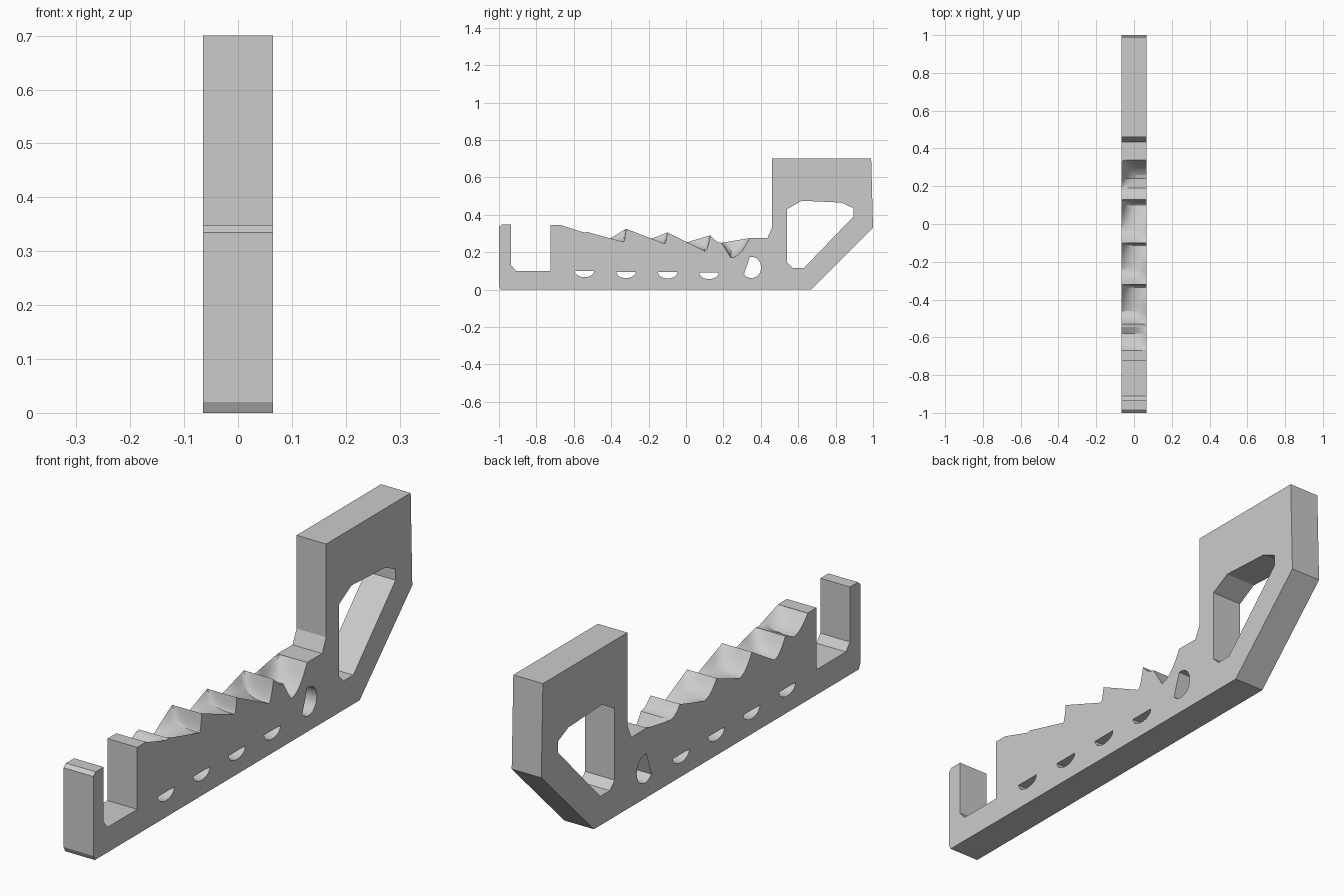
import bpy, bmesh, math

if "Cube" in bpy.data.objects:
    bpy.data.objects.remove(bpy.data.objects["Cube"])

HALF = 0.065  # half thickness of the plate

grey = bpy.data.materials.new("plain grey")
grey.use_nodes = True
grey.diffuse_color = (0.6, 0.6, 0.6, 1)
grey.node_tree.nodes["Principled BSDF"].inputs["Base Color"].default_value = (0.6, 0.6, 0.6, 1)


def finish(name, bm):
    bmesh.ops.recalc_face_normals(bm, faces=bm.faces)
    mesh = bpy.data.meshes.new(name)
    bm.to_mesh(mesh)
    bm.free()
    mesh.materials.append(grey)
    obj = bpy.data.objects.new(name, mesh)
    bpy.context.collection.objects.link(obj)
    return obj


def prism(name, profile, half):
    """Extrude a side profile (y, z) across the thickness."""
    bm = bmesh.new()
    face = bm.faces.new([bm.verts.new((-half, y, z)) for y, z in profile])
    side = bmesh.ops.extrude_face_region(bm, geom=[face])["geom"]
    bmesh.ops.translate(bm, vec=(2 * half, 0, 0),
                        verts=[v for v in side if isinstance(v, bmesh.types.BMVert)])
    return finish(name, bm)


def cut(target, cutter):
    """Subtract the cutter for good, then drop it."""
    cutter.hide_render = True
    mod = target.modifiers.new("cut", 'BOOLEAN')
    mod.operation, mod.solver, mod.object = 'DIFFERENCE', 'EXACT', cutter
    bpy.context.view_layer.update()
    deps = bpy.context.evaluated_depsgraph_get()
    mesh = bpy.data.meshes.new_from_object(target.evaluated_get(deps))
    target.modifiers.clear()
    target.data = mesh
    bpy.data.objects.remove(cutter)


# Plate: post, notch, rack and raised head
plate = prism("rack_plate", [
    (-0.99, 0), (0.67, 0), (1, 0.33), (0.99, 0.70), (0.46, 0.70), (0.46, 0.33),
    (0.435, 0.275), (0.34, 0.276), (0.13, 0.31), (-0.32, 0.335), (-0.67, 0.346),
    (-0.725, 0.346), (-0.725, 0.10), (-0.91, 0.10), (-0.935, 0.13),
    (-0.935, 0.348), (-0.985, 0.348), (-1, 0.335), (-1, 0.02)], HALF)

# Window in the head
cut(plate, prism("window_cutter", [
    (0.54, 0.43), (0.62, 0.475), (0.83, 0.465), (0.895, 0.435), (0.895, 0.39),
    (0.63, 0.115), (0.57, 0.115), (0.54, 0.145)], 0.2))

# Half-round holes along the foot
for y, top in ((-0.543, 0.1), (-0.32, 0.095), (-0.098, 0.093), (0.123, 0.09)):
    arc = [math.pi * (1 + i / 12) for i in range(13)]
    cut(plate, prism("half_round_cutter",
                     [(y + 0.052 * math.cos(a), top + 0.034 * math.sin(a)) for a in arc], 0.2))

# Teardrop hole: ellipse with its upper front corner cut away
arc = [math.radians(100 - 20 * i) for i in range(17)]
cut(plate, prism("teardrop_cutter",
                 [(0.35 + 0.052 * math.cos(a), 0.118 + 0.057 * math.sin(a)) for a in arc
                  if math.cos(a) > -0.9 and (math.cos(a) > -0.2 or math.sin(a) < -0.4)], 0.2))

# Grooves: start ridge, end ridge, low point on the -x side, low point on the +x side
ridges = [(-0.67, 0.345), (-0.53, 0.308), (-0.32, 0.325), (-0.10, 0.305), (0.13, 0.29), (0.34, 0.275)]
lows = [((-0.58, 0.285), (-0.545, 0.305)), ((-0.46, 0.24), (-0.335, 0.255)),
        ((-0.24, 0.25), (-0.115, 0.245)), ((-0.02, 0.245), (0.10, 0.205)),
        ((0.19, 0.25), (0.24, 0.17))]


def line(p, q, y):
    return p[1] + (q[1] - p[1]) * (y - p[0]) / (q[0] - p[0])


def groove_height(start, end, left, right, y, s):
    """Scooped floor with a ramp wall on each side, s runs from -x to +x."""
    if y < left[0]:
        floor = left[1] + (start[1] - left[1]) * ((left[0] - y) / (left[0] - start[0])) ** 2
    elif y > right[0]:
        floor = right[1] + (end[1] - right[1]) * ((y - right[0]) / (end[0] - right[0])) ** 2
    else:
        floor = line(left, right, y)
    z = floor
    if y < right[0]:
        z += max(line(start, right, y) - floor, 0) * s ** 4
    if y > left[0]:
        z += max(line(left, end, y) - floor, 0) * (1 - s) ** 4
    return z


# Stations along the rack, following each groove's bends
stations = []
for start, end, (left, right) in zip(ridges, ridges[1:], lows):
    stops = [start[0], left[0], right[0], end[0]]
    for a, b in zip(stops, stops[1:]):
        stations += [(a + (b - a) * i / 5, start, end, left, right) for i in range(5)]
stations.append((ridges[-1][0], ridges[-2], ridges[-1], *lows[-1]))

# Groove cutter: the scooped surface closed off above the plate
bm = bmesh.new()
COLS = 12
xs = [-0.09] + [HALF * (2 * i / COLS - 1) for i in range(COLS + 1)] + [0.09]
grid, lid = [], []
for y, start, end, left, right in stations:
    grid.append([bm.verts.new((x, y, groove_height(
        start, end, left, right, y, min(max((x / HALF + 1) / 2, 0), 1)))) for x in xs])
    lid.append([bm.verts.new((x, y, 0.5)) for x in xs])
for layer in (grid, lid):
    for r0, r1 in zip(layer, layer[1:]):
        for i in range(len(xs) - 1):
            bm.faces.new((r0[i], r0[i + 1], r1[i + 1], r1[i]))
for row in (0, -1):
    for i in range(len(xs) - 1):
        bm.faces.new((grid[row][i], grid[row][i + 1], lid[row][i + 1], lid[row][i]))
for col in (0, -1):
    for i in range(len(grid) - 1):
        bm.faces.new((grid[i][col], grid[i + 1][col], lid[i + 1][col], lid[i][col]))
bmesh.ops.triangulate(bm, faces=bm.faces)
cut(plate, finish("groove_cutter", bm))

# Smooth scoops, crisp edges
bpy.ops.object.select_all(action='DESELECT')
plate.select_set(True)
bpy.context.view_layer.objects.active = plate
bpy.ops.object.shade_smooth_by_angle(angle=math.radians(20))
